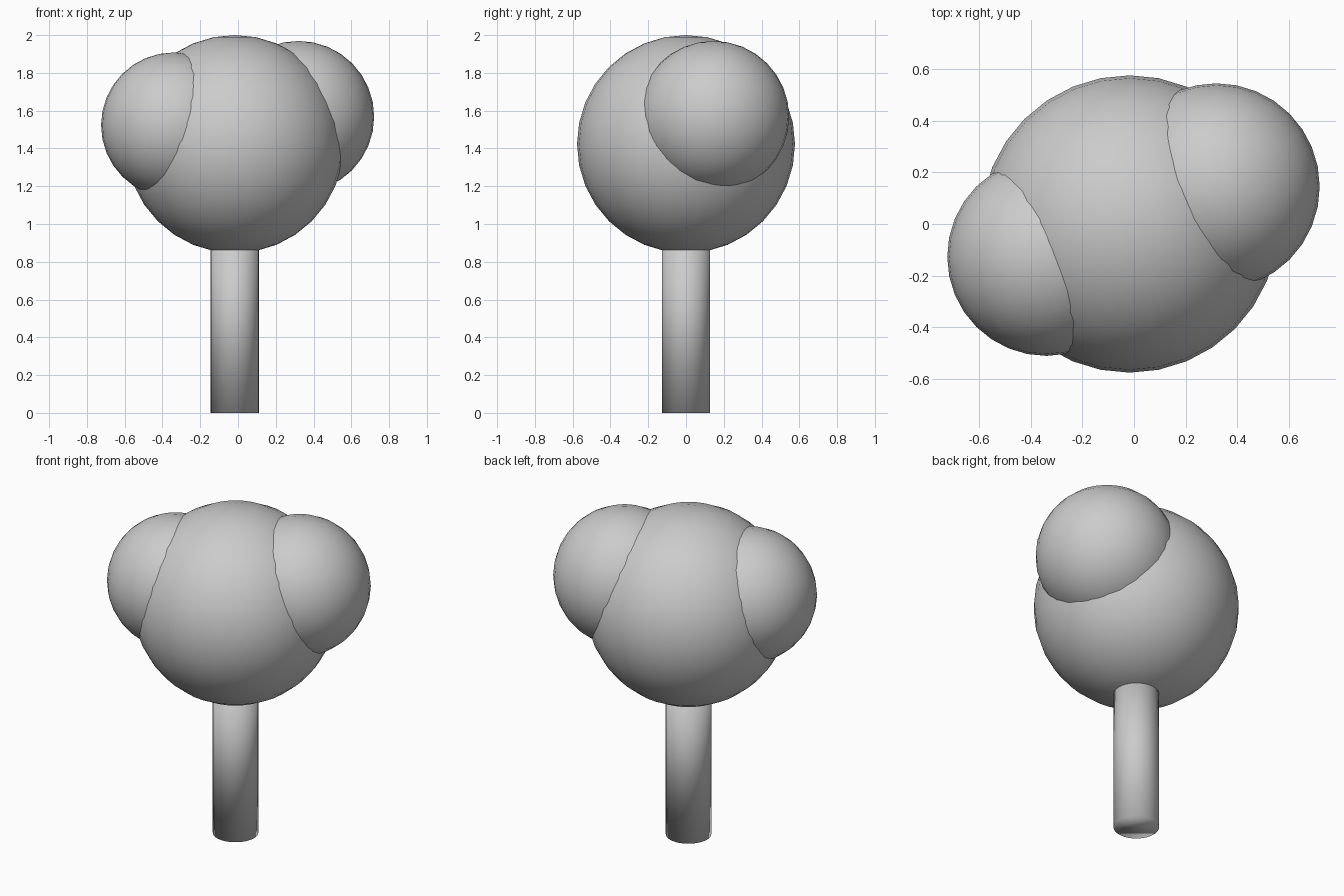
import bpy

if "Cube" in bpy.data.objects:
    bpy.data.objects.remove(bpy.data.objects["Cube"])


def finish(name):
    obj = bpy.context.object
    obj.name = name
    bpy.ops.object.shade_smooth()
    return obj


def foliage(name, center, radius):
    bpy.ops.mesh.primitive_uv_sphere_add(segments=32, ring_count=16,
                                         radius=radius, location=center)
    return finish(name)


# Trunk: plain cylinder running up into the crown
TRUNK_TOP = 1.0
bpy.ops.mesh.primitive_cylinder_add(vertices=32, radius=0.128, depth=TRUNK_TOP,
                                    location=(-0.017, 0, TRUNK_TOP / 2))
finish("trunk")

# Crown: one large ball of leaves with two smaller ones overlapping it
foliage("main_foliage", (-0.017, 0, 1.423), 0.577)
foliage("right_foliage", (0.32, 0.145, 1.568), 0.401)
foliage("left_foliage", (-0.34, -0.127, 1.523), 0.385)
